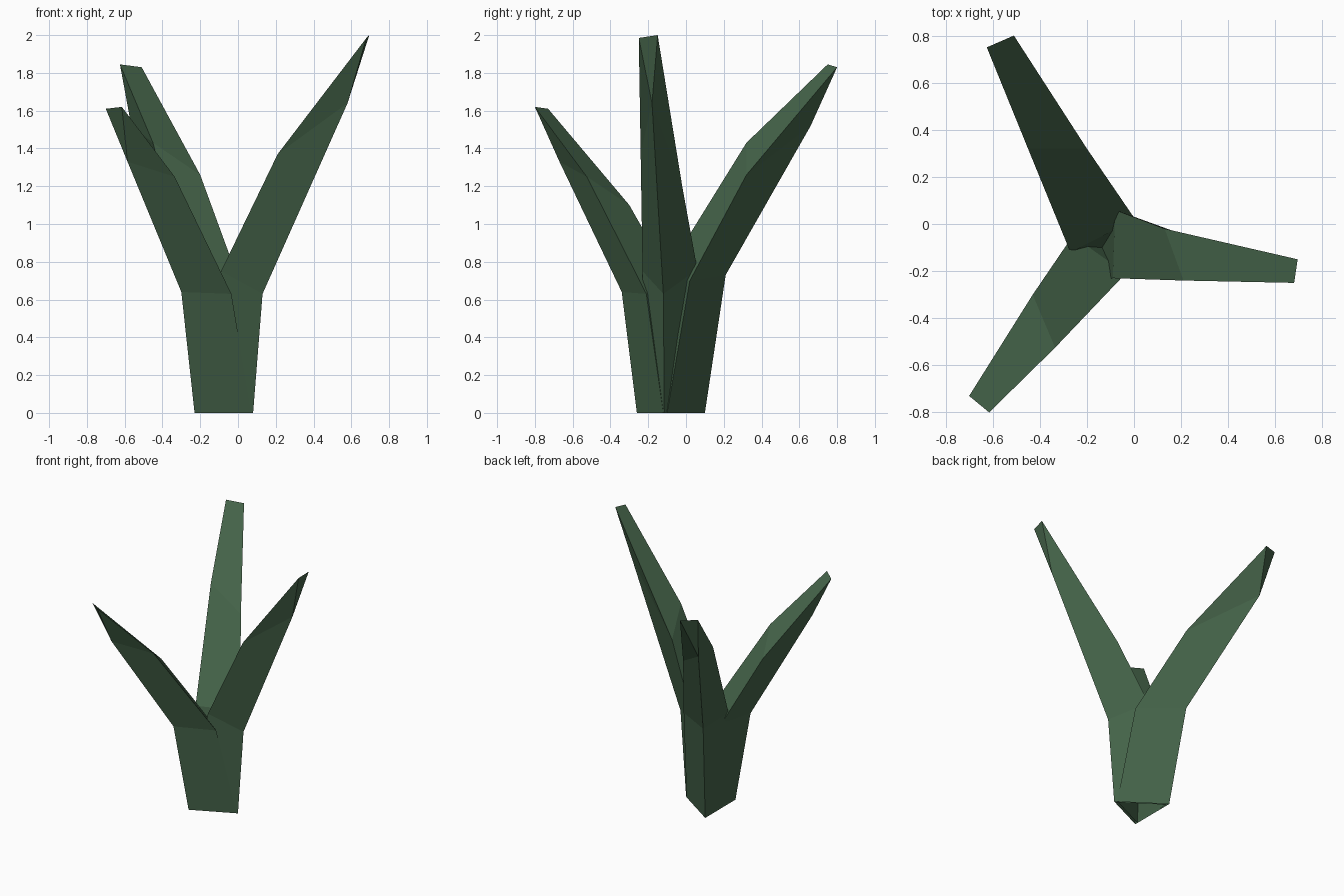
import bpy
import bmesh

cube = bpy.data.objects.get("Cube")
if cube:
    bpy.data.objects.remove(cube, do_unlink=True)

# Single leaf colour
green = bpy.data.materials.new("dark leaf green")
green.use_nodes = True
colour = (0.06, 0.128, 0.068, 1)
green.diffuse_color = colour
bsdf = green.node_tree.nodes["Principled BSDF"]
bsdf.inputs["Base Color"].default_value = colour
bsdf.inputs["Roughness"].default_value = 0.9

# Shared triangular foot: outer corner of each leaf
FOOT_LEFT = (0.08, -0.115, 0)
FOOT_BACK = (-0.23, 0.10, 0)
FOOT_FRONT = (-0.23, -0.26, 0)


def leaf(name, rings, tip):
    """Three-sided blade: rings of (edge, edge, keel), closed to a tip edge."""
    bm = bmesh.new()
    loops = [[bm.verts.new(p) for p in ring] for ring in rings]
    for low, high in zip(loops, loops[1:]):
        for i in range(3):
            j = (i + 1) % 3
            bm.faces.new((low[i], low[j], high[j], high[i]))
    a, b, keel = loops[-1]
    ta, tb = [bm.verts.new(p) for p in tip]
    bm.faces.new((a, b, tb, ta))
    bm.faces.new((b, keel, tb))
    bm.faces.new((keel, a, ta))
    bm.faces.new((keel, ta, tb))
    bmesh.ops.recalc_face_normals(bm, faces=bm.faces)
    mesh = bpy.data.meshes.new(name)
    bm.to_mesh(mesh)
    bm.free()
    mesh.materials.append(green)
    obj = bpy.data.objects.new(name, mesh)
    bpy.context.collection.objects.link(obj)


# Tallest leaf, leaning to +x
leaf("left_leaf", [
    (FOOT_FRONT, FOOT_BACK, FOOT_LEFT),
    ((-0.09, -0.23, 0.75), (-0.08, 0.06, 0.76), (0.13, -0.12, 0.63)),
    ((0.21, -0.24, 1.37), (0.13, -0.02, 1.20), (0.58, -0.18, 1.64)),
], ((0.68, -0.25, 1.985), (0.695, -0.15, 2.0)))

# Leaf leaning to the back
leaf("back_leaf", [
    ((0.065, -0.10, 0), (-0.225, -0.235, 0), FOOT_BACK),
    ((0.005, 0.02, 0.70), (-0.27, -0.12, 0.72), (-0.29, 0.21, 0.73)),
    ((-0.20, 0.32, 1.26), (-0.45, 0.32, 1.43), (-0.565, 0.66, 1.52)),
], ((-0.51, 0.80, 1.83), (-0.625, 0.75, 1.845)))

# Shortest leaf, leaning to the front
leaf("front_leaf", [
    ((-0.22, 0.08, 0), (0.07, -0.12, 0), FOOT_FRONT),
    ((-0.26, -0.05, 0.66), (-0.035, -0.21, 0.63), (-0.30, -0.34, 0.64)),
    ((-0.43, -0.30, 1.10), (-0.335, -0.525, 1.25), (-0.585, -0.67, 1.33)),
], ((-0.70, -0.73, 1.61), (-0.615, -0.80, 1.62)))
